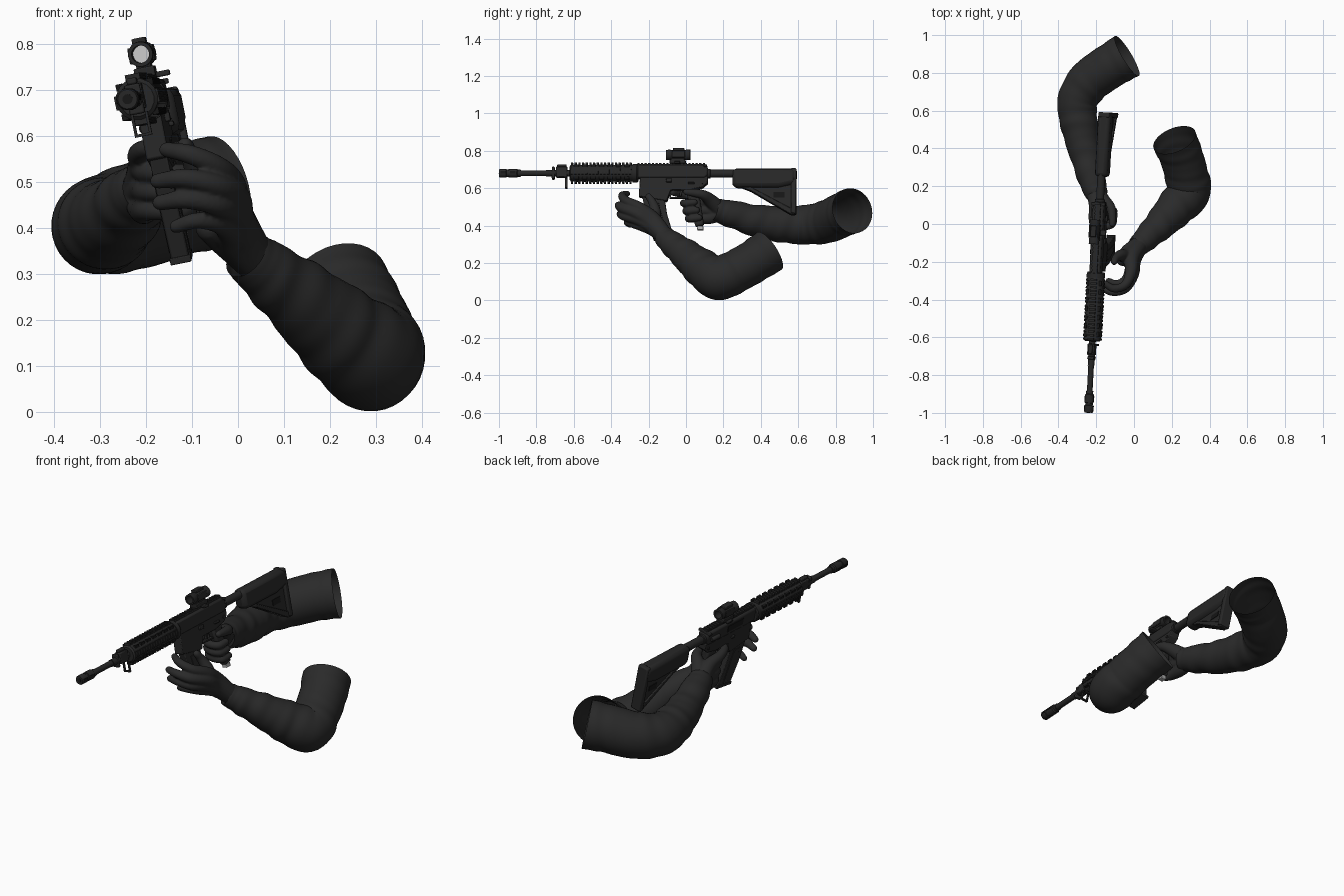
import bpy, bmesh, math
from mathutils import Vector, Matrix

if "Cube" in bpy.data.objects:
    bpy.data.objects.remove(bpy.data.objects["Cube"])

def mat(name, v):
    m = bpy.data.materials.new(name)
    m.diffuse_color = (v, v, v, 1)
    m.use_nodes = True
    m.node_tree.nodes["Principled BSDF"].inputs["Base Color"].default_value = m.diffuse_color
    return m

GUN, SLEEVE, GLOVE = mat("gun black", .02), mat("sleeve charcoal", .023), mat("glove charcoal", .023)
DARK, LENS, STEEL = mat("hole black", .008), mat("lens grey", .6), mat("bare steel", .4)

# Rifle frame: x = sideways, y = along the bore, z = height above the bore
G = Matrix.Translation((-.187, 0, .68)) @ Matrix.Rotation(-.0535, 4, 'Z') @ Matrix.Rotation(-.2, 4, 'Y')

def finish(name, bm, m, world=G, angle=35, bevel=0):
    bmesh.ops.recalc_face_normals(bm, faces=bm.faces)
    bm.transform(world)
    me = bpy.data.meshes.new(name)
    bm.to_mesh(me)
    bm.free()
    me.materials.append(m)
    me.polygons.foreach_set("use_smooth", [True] * len(me.polygons))
    me.set_sharp_from_angle(angle=math.radians(angle))
    ob = bpy.data.objects.new(name, me)
    bpy.context.collection.objects.link(ob)
    if bevel:
        b = ob.modifiers.new("bevel", 'BEVEL')
        b.width, b.segments, b.limit_method = bevel, 2, 'ANGLE'
    return ob

def boxes(name, items, m=GUN, bevel=0):
    """items: (centre, size) pairs joined in one object"""
    bm = bmesh.new()
    for c, s in items:
        bmesh.ops.create_cube(bm, size=1, matrix=Matrix.Translation(c) @ Matrix.Diagonal((*s, 1)))
    return finish(name, bm, m, bevel=bevel)

def lathe(name, prof, x=0, h=0, m=GUN, n=20, axis='Y', at=None, closed=False):
    """prof: (position along the axis, radius); closed joins the ends into a hollow ring"""
    bm = bmesh.new()
    rings = [[bm.verts.new((r * math.cos(2 * math.pi * i / n), y, r * math.sin(2 * math.pi * i / n)))
              for i in range(n)] for y, r in prof]
    for a, b in zip(rings, rings[1:] + (rings[:1] if closed else [])):
        for i in range(n):
            bm.faces.new((a[i], a[(i + 1) % n], b[(i + 1) % n], b[i]))
    if not closed:
        bm.faces.new(rings[0])
        bm.faces.new(rings[-1])
    if axis == 'X':
        bm.transform(Matrix.Rotation(math.pi / 2, 4, 'Z'))
    bm.transform(Matrix.Translation(at or (x, 0, h)))
    return finish(name, bm, m)

def plate(name, pts, w, x=0, m=GUN, bevel=.004):
    """side profile (y, height) extruded to width w"""
    bm = bmesh.new()
    f = bm.faces.new([bm.verts.new((x - w / 2, y, z)) for y, z in pts])
    r = bmesh.ops.extrude_face_region(bm, geom=[f])
    bmesh.ops.translate(bm, vec=(w, 0, 0), verts=[v for v in r['geom'] if isinstance(v, bmesh.types.BMVert)])
    return finish(name, bm, m, bevel=bevel)

def add_tube(bm, pts, n=16, sub=6, wrinkle=0, cap=True):
    """smooth tube through (x, y, z, radius) points"""
    P = [Vector(p) for p in pts]
    P = [2 * P[0] - P[1]] + P + [2 * P[-1] - P[-2]]
    S = []
    for i in range(1, len(P) - 2):
        a, b, c, d = P[i - 1:i + 3]
        for k in range(sub):
            t = k / sub
            S.append((i - 1 + t, .5 * (2 * b + (c - a) * t + (2 * a - 5 * b + 4 * c - d) * t * t
                                       + (3 * b - a - 3 * c + d) * t ** 3)))
    S.append((len(pts) - 1, P[-2]))
    if cap:                       # rounded tip
        d = (S[-1][1] - S[-2][1]).xyz.normalized()
        e, r = P[-2].xyz, P[-2].w
        S += [(0, Vector((*(e + d * r * q), r * math.sqrt(1 - q * q)))) for q in (.5, .8, .97)]
    rings, u = [], None
    for j, (t, p) in enumerate(S):
        d = (S[min(j + 1, len(S) - 1)][1] - S[max(j - 1, 0)][1]).xyz.normalized()
        u = d.orthogonal() if u is None else u - d * u.dot(d)
        u.normalize()
        v = d.cross(u)
        ring = []
        for i in range(n):
            th = 2 * math.pi * i / n
            fade = max(.25, 1 - t / 7) * min(1, t)
            r = p.w * (1 + wrinkle * fade * (math.sin(t * 7 + 1.6 * math.sin(th)) + .6 * math.sin(t * 11 - 2 * math.cos(th + 1))))
            ring.append(bm.verts.new(p.xyz + (u * math.cos(th) + v * math.sin(th)) * r))
        rings.append(ring)
    for a, b in zip(rings, rings[1:]):
        for i in range(n):
            bm.faces.new((a[i], a[(i + 1) % n], b[(i + 1) % n], b[i]))
    if cap:
        bm.faces.new(rings[0])
        bm.faces.new(rings[-1])

def sleeve(name, pts):
    bm = bmesh.new()
    add_tube(bm, pts, n=36, sub=12, wrinkle=.035, cap=False)
    finish(name, bm, SLEEVE, Matrix(), 80)

def hand(name, chains):
    """fingers fused into one smooth glove"""
    bm = bmesh.new()
    for c in chains:
        add_tube(bm, c)
    ob = finish(name, bm, GLOVE, Matrix(), 80)
    r = ob.modifiers.new("fuse", 'REMESH')
    r.mode, r.voxel_size, r.use_smooth_shade = 'VOXEL', .005, True
    s = ob.modifiers.new("soften", 'SMOOTH')
    s.factor, s.iterations = .5, 4

# Sleeves, open at the shoulder end
sleeve("right_sleeve", [(-.195, .15, .485, .058), (-.218, .22, .468, .07), (-.258, .38, .425, .086),
                        (-.288, .52, .408, .099), (-.299, .65, .405, .106), (-.235, .757, .422, .115),
                        (-.12, .84, .46, .118), (-.037, .89, .48, .123)])
sleeve("left_sleeve", [(.018, -.12, .342, .056), (.06, -.08, .308, .066), (.14, 0, .243, .084),
                       (.215, .08, .177, .102), (.288, .172, .12, .117), (.276, .265, .155, .115),
                       (.25, .36, .208, .115), (.214, .445, .264, .12)])

# Left hand around the magazine
LW = (.045, -.095, .32, .044)
hand("left_hand", [
    [LW, (-.01, -.175, .43, .043), (-.015, -.25, .495, .032), (-.045, -.32, .533, .024), (-.105, -.342, .56, .021), (-.155, -.315, .57, .017)],
    [LW, (-.003, -.185, .41, .043), (-.005, -.265, .465, .032), (-.045, -.34, .492, .025), (-.115, -.36, .508, .021), (-.175, -.335, .502, .017)],
    [LW, (0, -.175, .39, .041), (-.01, -.255, .43, .03), (-.045, -.33, .45, .024), (-.11, -.35, .462, .021), (-.17, -.33, .455, .017)],
    [LW, (-.01, -.165, .375, .039), (-.02, -.23, .395, .028), (-.045, -.29, .41, .021), (-.09, -.315, .416, .018), (-.135, -.3, .403, .015)],
    [LW, (-.03, -.15, .385, .043), (-.06, -.19, .4, .033)],
    [LW, (-.035, -.165, .42, .039), (-.07, -.165, .48, .03), (-.095, -.18, .525, .022), (-.105, -.2, .555, .018)]])

# Right hand around the grip
RW = (-.21, .19, .475, .045)
def grip_finger(z, dy):
    return [RW, (-.205, .1 + dy, z, .034), (-.2, .02 + dy, z - .003, .024), (-.16, -.012 + dy, z - .005, .02),
            (-.115, .0 + dy, z - .005, .02), (-.105, .045 + dy, z, .018)]
hand("right_hand", [grip_finger(.525, 0), grip_finger(.483, .012), grip_finger(.442, .026),
    [RW, (-.205, .1, .535, .035), (-.215, .02, .56, .025), (-.2, -.04, .572, .02), (-.165, -.07, .575, .016)],
    [RW, (-.165, .13, .535, .036), (-.125, .09, .565, .026), (-.115, .04, .575, .021), (-.115, .0, .58, .017)]])

# Barrel and muzzle brake
lathe("barrel", [(-.9, .015), (-.75, .015), (-.75, .018), (-.6, .018)])
lathe("muzzle_brake", [(-1, .021), (-.995, .024), (-.962, .024), (-.96, .02), (-.95, .02), (-.948, .024),
                       (-.905, .024), (-.9, .019), (-.885, .019)])
lathe("bore", [(-1.002, .011), (-.99, .011)], m=DARK)
boxes("brake_slots", [((sx * .022, y, 0), (.006, .03, .012)) for sx in (-1, 1) for y in (-.978, -.927)], DARK)
boxes("gas_block", [((0, -.665, .005), (.038, .06, .056)), ((0, -.71, .0), (.034, .016, .066)),
                    ((0, -.665, .04), (.022, .05, .014))], bevel=.004)
boxes("sling_loop", [((sx * .016, -.64, -.055), (.006, .012, .05)) for sx in (-1, 1)] +
      [((0, -.64, -.079), (.038, .012, .006))])

# Railed handguard with vent holes
lathe("handguard", [(-.622, .038), (-.615, .046), (-.285, .046), (-.278, .042)], n=16)
lathe("handguard_nut", [(-.285, .049), (-.262, .049), (-.255, .044)], n=24)
teeth, holes = [], []
for i in range(17):
    y = -.61 + i * .0196
    teeth += [((0, y, s * .049), (.032, .011, .014)) for s in (-1, 1)]
    teeth += [((s * .043, y, 0), (.011, .011, .03)) for s in (-1, 1)]
for i in range(7):
    for sx in (-1, 1):
        for sz in (-1, 1):
            holes.append(((sx * .034, -.585 + i * .045, sz * .033), (.014, .026, .014)))
boxes("rail_teeth", teeth)
boxes("vent_holes", holes, DARK)

# Receivers and top rail
plate("upper_receiver", [(-.265, .04), (.1, .04), (.118, .03), (.118, -.015), (.1, -.03), (-.265, -.03)], .06, bevel=.008)
plate("lower_receiver", [(-.245, -.02), (.118, -.02), (.118, -.055), (.09, -.08), (.02, -.095), (-.08, -.095),
                         (-.1, -.155), (-.25, -.13)], .05)
boxes("top_rail", [((0, -.08, .042), (.028, .37, .012))] + [((0, -.255 + i * .0195, .049), (.032, .011, .009)) for i in range(19)])
boxes("ejection_port", [((-.03, -.1, .008), (.006, .12, .034))], DARK)
boxes("side_controls", [((.029, -.09, -.045), (.014, .03, .02)), ((.029, .03, -.06), (.012, .035, .01)),
                        ((-.029, -.1, -.06), (.012, .02, .014)), ((0, .105, .034), (.075, .018, .012))], bevel=.003)
lathe("forward_assist", [(.03, .012), (.085, .012), (.09, .009)], x=-.033, h=.0, n=12)
lathe("receiver_pins", [(-.029, .008), (.029, .008)], n=12, axis='X', at=(0, .09, -.055))

# Magazine, trigger and grip
plate("magazine", [(-.235, -.12), (-.115, -.12), (-.1, -.22), (-.062, -.345), (-.165, -.36), (-.205, -.25)], .04)
plate("magazine_base", [(-.172, -.35), (-.056, -.335), (-.054, -.35), (-.17, -.365)], .046, bevel=.002)
plate("magazine_ribs", [(-.19, -.16), (-.145, -.16), (-.1, -.335), (-.135, -.338), (-.175, -.25)], .046, bevel=.002)
boxes("trigger_guard", [((0, -.035, -.135), (.018, .1, .007)), ((0, -.083, -.115), (.018, .007, .045))])
plate("trigger", [(-.03, -.09), (-.015, -.09), (-.025, -.125), (-.035, -.128)], .01, bevel=0)
plate("pistol_grip", [(.0, -.085), (.075, -.085), (.075, -.13), (.1, -.285), (.055, -.295), (.015, -.15)], .042, bevel=.01)
boxes("grip_plug", [((0, .08, -.3), (.028, .032, .022))], STEEL, .003)

# Buffer tube and stock
lathe("buffer_tube", [(.11, .026), (.13, .026), (.132, .021), (.5, .021)], h=-.002)
plate("stock_body", [(.25, .022), (.59, .022), (.59, -.06), (.5, -.08), (.26, -.08), (.25, -.06)], .068, bevel=.02)
plate("stock_web", [(.29, -.06), (.585, -.05), (.585, -.22), (.55, -.215), (.35, -.09)], .03)
plate("stock_strut", [(.3, -.08), (.35, -.08), (.585, -.205), (.585, -.228), (.56, -.225), (.35, -.1)], .046)
plate("butt_pad", [(.565, .024), (.592, .022), (.592, -.225), (.565, -.22)], .06, bevel=.006)
boxes("stock_slots", [((s * .0155, .5, -.12), (.004, .06, .03)) for s in (-1, 1)], DARK)

# Red dot sight: hollow tube with a lens deep inside
boxes("sight_mount", [((0, -.045, .06), (.045, .085, .022)), ((.037, -.045, .05), (.03, .03, .012)),
                      ((-.025, -.045, .05), (.02, .04, .012)), ((0, -.045, .072), (.032, .07, .016))], bevel=.003)
lathe("sight_tube", [(-.108, .019), (-.108, .027), (-.085, .028), (-.08, .026), (-.005, .026), (0, .028),
                     (.022, .028), (.022, .019)], h=.1, n=28, closed=True)
lathe("sight_lens", [(-.05, .0195), (-.045, .0195)], h=.1, m=LENS, n=28)
boxes("sight_housing", [((s * .0245, -.04, .1), (.007, .07, .036)) for s in (-1, 1)] +
      [((0, -.04, .128), (.03, .06, .016))], bevel=.003)
